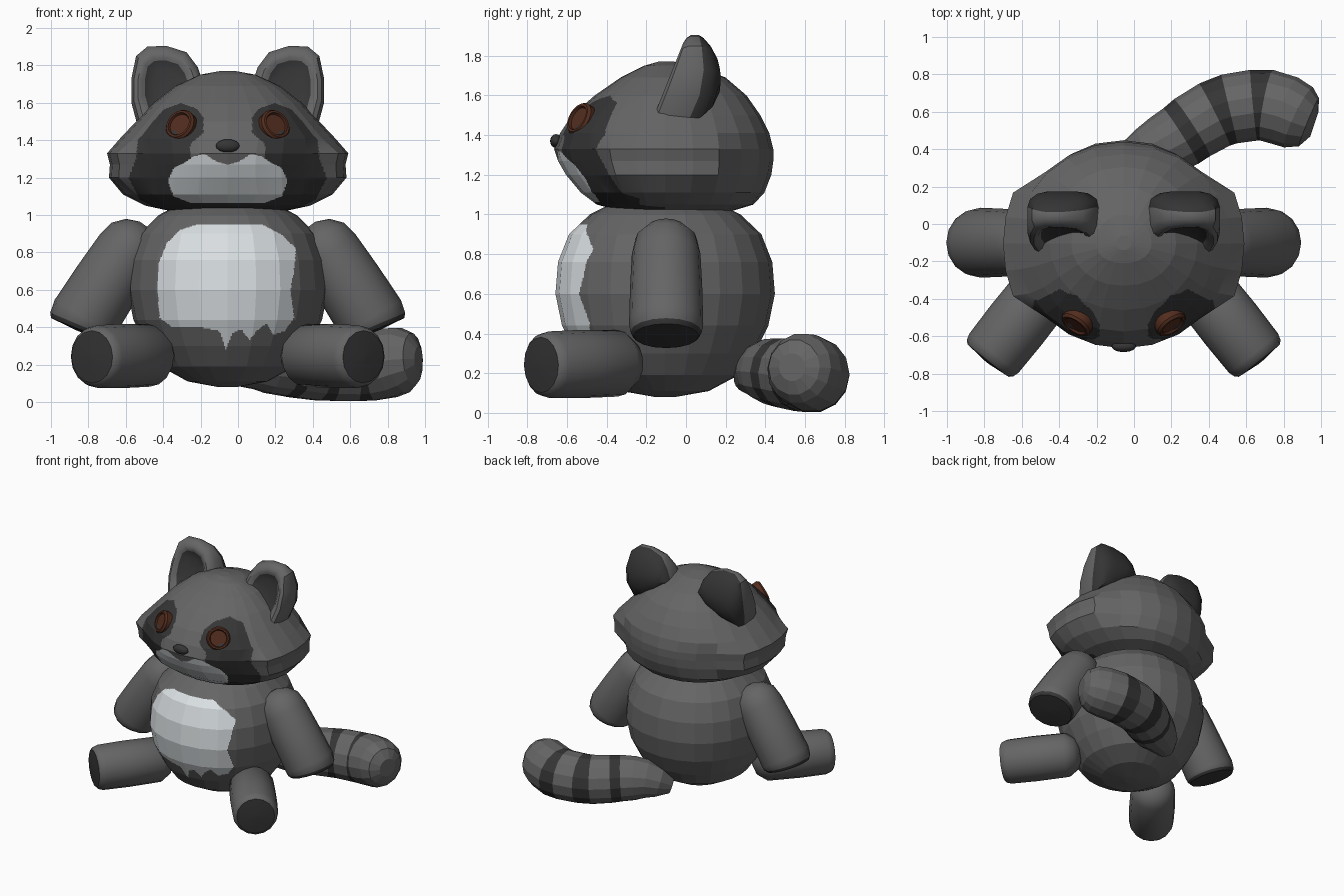
import bpy
import bmesh
from math import sin, cos, pi
from mathutils import Vector

cube = bpy.data.objects.get("Cube")
if cube:
    bpy.data.objects.remove(cube, do_unlink=True)

CX = -0.055   # symmetry line of the seated toy
CY = -0.105


def material(name, color):
    mat = bpy.data.materials.new(name)
    mat.use_nodes = True
    mat.diffuse_color = (*color, 1)
    mat.node_tree.nodes["Principled BSDF"].inputs["Base Color"].default_value = (*color, 1)
    return mat


GREY = material("grey fur", (0.13, 0.13, 0.13))
DARK = material("dark fur", (0.035, 0.035, 0.035))
WHITE = material("white fur", (0.70, 0.74, 0.76))
BROWN = material("brown button", (0.085, 0.026, 0.013))
RIM = material("dark brown rim", (0.06, 0.018, 0.010))


def skin(name, loops, mats, band_mats=None, smooth=False, paint=None):
    """Bridge equal loops of points, cap both ends, colour by band or by paint rule."""
    bm = bmesh.new()
    rows = [[bm.verts.new(p) for p in loop] for loop in loops]
    n = len(rows[0])
    for i, (low, high) in enumerate(zip(rows, rows[1:])):
        for j in range(n):
            k = (j + 1) % n
            face = bm.faces.new((low[j], low[k], high[k], high[j]))
            face.material_index = band_mats[i] if band_mats else 0
    for row, band in ((rows[0], 0), (rows[-1], -1)):
        face = bm.faces.new(row)
        face.material_index = band_mats[band] if band_mats else 0
    bmesh.ops.recalc_face_normals(bm, faces=bm.faces)
    if paint:
        # cut the front finely so that the painted patches get clean borders
        edges = {e for f in bm.faces if len(f.verts) == 4
                 and f.calc_center_median().y < CY for e in f.edges}
        bmesh.ops.subdivide_edges(bm, edges=list(edges), cuts=17, use_grid_fill=True)
        for face in bm.faces:
            face.material_index = paint(face.calc_center_median())
    mesh = bpy.data.meshes.new(name)
    bm.to_mesh(mesh)
    bm.free()
    for mat in mats:
        mesh.materials.append(mat)
    obj = bpy.data.objects.new(name, mesh)
    bpy.context.collection.objects.link(obj)
    if smooth:
        bpy.ops.object.select_all(action='DESELECT')
        obj.select_set(True)
        bpy.context.view_layer.objects.active = obj
        bpy.ops.object.shade_smooth_by_angle(angle=0.6)


def ring(center, axis, radius, n):
    axis = axis.normalized()
    side = axis.cross(Vector((0, 0, 1))).normalized()
    up = side.cross(axis)
    return [center + radius * (cos(2 * pi * j / n) * side + sin(2 * pi * j / n) * up)
            for j in range(n)]


def turned(name, origin, axis, profile, mats, band_mats, n=16):
    """Round part along a straight axis; the profile holds (distance, radius)."""
    axis = axis.normalized()
    loops = [ring(origin + axis * d, axis, r, n) for d, r in profile]
    skin(name, loops, mats, band_mats, smooth=True)


def swept(name, path, mats, band_mats, smooth, n=16):
    """Round part along a bent path of (x, y, z, radius)."""
    centers = [Vector(p[:3]) for p in path]
    last = len(path) - 1
    loops = [ring(c, centers[min(i + 1, last)] - centers[max(i - 1, 0)], path[i][3], n)
             for i, c in enumerate(centers)]
    skin(name, loops, mats, band_mats, smooth)


def oval(z, half_width, front, back, cheek=False, n=24):
    """Horizontal ring with separate front and back depth; cheeks push the sides out."""
    points = []
    for j in range(n):
        c, s = cos(2 * pi * j / n), sin(2 * pi * j / n)
        spread = abs(c) ** .93
        if cheek:
            spread = abs(c) ** .6 if abs(c) > .85 else .91 * abs(c)
        x = half_width * spread * (1 if c > 0 else -1)
        y = s * ((back - CY) if s > 0 else (CY - front))
        points.append(Vector((CX + x, CY + y, z)))
    return points


def inside(u, v, outline):
    hit = False
    for (a, b), (c, d) in zip(outline, outline[1:] + outline[:1]):
        if (b > v) != (d > v) and u < a + (v - b) * (c - a) / (d - b):
            hit = not hit
    return hit


# Body with dripping white belly patch
BELLY = [(-.43, .6), (-.425, .74), (-.38, .85), (-.31, .92), (-.22, .95), (.13, .95),
         (.24, .89), (.31, .82), (.3, .7), (.28, .6), (.3, .45), (.25, .38), (.19, .36),
         (.15, .42), (.1, .38), (.06, .33), (.02, .39), (-.03, .37), (-.065, .28),
         (-.1, .38), (-.2, .4), (-.35, .4), (-.42, .45)]
body_profile = [(.08, .05), (.11, .22), (.19, .37), (.3, .45), (.44, .52), (.6, .553),
                (.76, .54), (.9, .485), (1.0, .38), (1.04, .3)]


def paint_body(p):
    return 1 if p.y < CY and inside(p.x, p.z, BELLY) else 0


skin("body", [oval(z, r * .97, CY - r, CY + r) for z, r in body_profile],
     [GREY, WHITE], paint=paint_body)

# Head with dark mask and white muzzle
MASK = [(.13, 1.52), (.17, 1.57), (.25, 1.6), (.34, 1.565), (.4, 1.5), (.48, 1.4),
        (.49, 1.3), (.53, 1.2), (.47, 1.08), (.3, 1), (-.1, 1), (-.1, 1.2),
        (.2, 1.3), (.2, 1.38), (.13, 1.44)]
MUZZLE = [(-.1, 1.27), (0, 1.27), (.06, 1.285), (.12, 1.325), (.18, 1.315), (.23, 1.28),
          (.29, 1.25), (.32, 1.18), (.29, 1.1), (.2, 1.065), (-.1, 1.06)]
head_rings = [(1.02, .3, -.34, .24), (1.05, .44, -.45, .34), (1.11, .56, -.53, .395),
              (1.2, .635, -.605, .43, True), (1.27, .63, -.645, .44, True),
              (1.33, .645, -.665, .44, True), (1.41, .575, -.635, .42),
              (1.5, .49, -.575, .375), (1.6, .395, -.46, .305),
              (1.69, .28, -.33, .2), (1.75, .15, -.21, .05), (1.77, .04, -.14, -.06)]


def paint_head(p):
    u = abs(p.x - CX)
    if p.y > CY:
        return 0
    if inside(u, p.z, MUZZLE):
        return 2
    return 1 if inside(u, p.z, MASK) else 0


skin("head", [oval(*r) for r in head_rings], [GREY, DARK, WHITE], paint=paint_head)

# Nose
bpy.ops.mesh.primitive_uv_sphere_add(segments=14, ring_count=8, radius=1,
                                     location=(CX, -.655, 1.37))
nose = bpy.context.object
nose.name = "nose"
nose.scale = (.065, .03, .035)
nose.data.materials.append(DARK)
bpy.ops.object.shade_smooth_by_angle(angle=0.6)

# Paired parts: ears, button eyes, arms and legs
EAR = [(.48, 1.47), (.515, 1.6), (.515, 1.73), (.49, 1.85), (.43, 1.9), (.33, 1.905),
       (.22, 1.87), (.16, 1.79), (.13, 1.7), (.2, 1.6), (.35, 1.5)]
# ear shells from the shallow front dish over the rim to the back: (scale, depth)
ear_shells = [(.1, .17), (.35, .15), (.6, .1), (.68, .03), (.8, 0), (.92, .06),
              (1, .26), (1, .66), (.92, .84), (.7, .96), (.4, 1), (.1, 1)]
ear_bands = [1, 1, 0, 0, 0, 0, 0, 1, 1, 1, 1]


def ear_point(s, u, z, scale, depth):
    u, z = .335 + (u - .335) * scale, 1.71 + (z - 1.71) * scale
    t = (z - 1.5) / .4
    front, back = -.16 + .16 * t, .175 - .25 * (t - .45) ** 2
    return Vector((CX + s * u, front + (back - front) * depth, z))


for s, side in ((1, "left"), (-1, "right")):
    skin(side + "_ear", [[ear_point(s, u, z, k, d) for u, z in EAR] for k, d in ear_shells],
         [GREY, DARK], ear_bands, smooth=True)

    turned(side + "_button_eye", Vector((CX + s * .24, -.515, 1.47)),
           Vector((s * .5, -.72, .4)),
           [(-.04, .084), (.03, .088), (.044, .078), (.044, .066), (.032, .06), (.032, .01)],
           [BROWN, RIM], [0, 0, 0, 1, 0], n=18)

    arm = [(.445, .947, .03), (.46, .926, .1), (.49, .876, .155), (.54, .8, .173),
           (.65, .63, .182), (.765, .45, .187), (.783, .408, .18), (.791, .388, .165),
           (.795, .378, .02)]
    swept(side + "_arm", [(CX + s * u, -.1, z, r) for u, z, r in arm],
          [GREY, DARK], [0, 0, 0, 0, 0, 0, 1, 1], True)

    foot, hip = Vector((CX + s * .725, -.73, .242)), Vector((CX + s * .42, -.345, .25))
    stride = (foot - hip).length
    turned(side + "_leg", hip, foot - hip,
           [(-.1, .05), (-.07, .12), (0, .168), (stride * .5, .172), (stride - .05, .168),
            (stride - .015, .157), (stride, .14), (stride + .012, .02)],
           [GREY, DARK], [0, 0, 0, 0, 0, 0, 1])

# Striped tail curling to the left
tail = [(-.07, .29, .16, .06), (0, .34, .19, .115), (.08, .38, .21, .145),
        (.16, .42, .21, .165), (.25, .47, .205, .175), (.31, .515, .2, .18),
        (.43, .585, .19, .185), (.51, .615, .19, .188), (.64, .635, .19, .19),
        (.71, .635, .195, .192), (.81, .605, .21, .19), (.88, .57, .225, .178),
        (.935, .545, .23, .14), (.965, .535, .23, .07)]
swept("striped_tail", tail, [GREY, DARK],
      [1 if i in (4, 6, 8) else 0 for i in range(len(tail) - 1)], False, 14)
